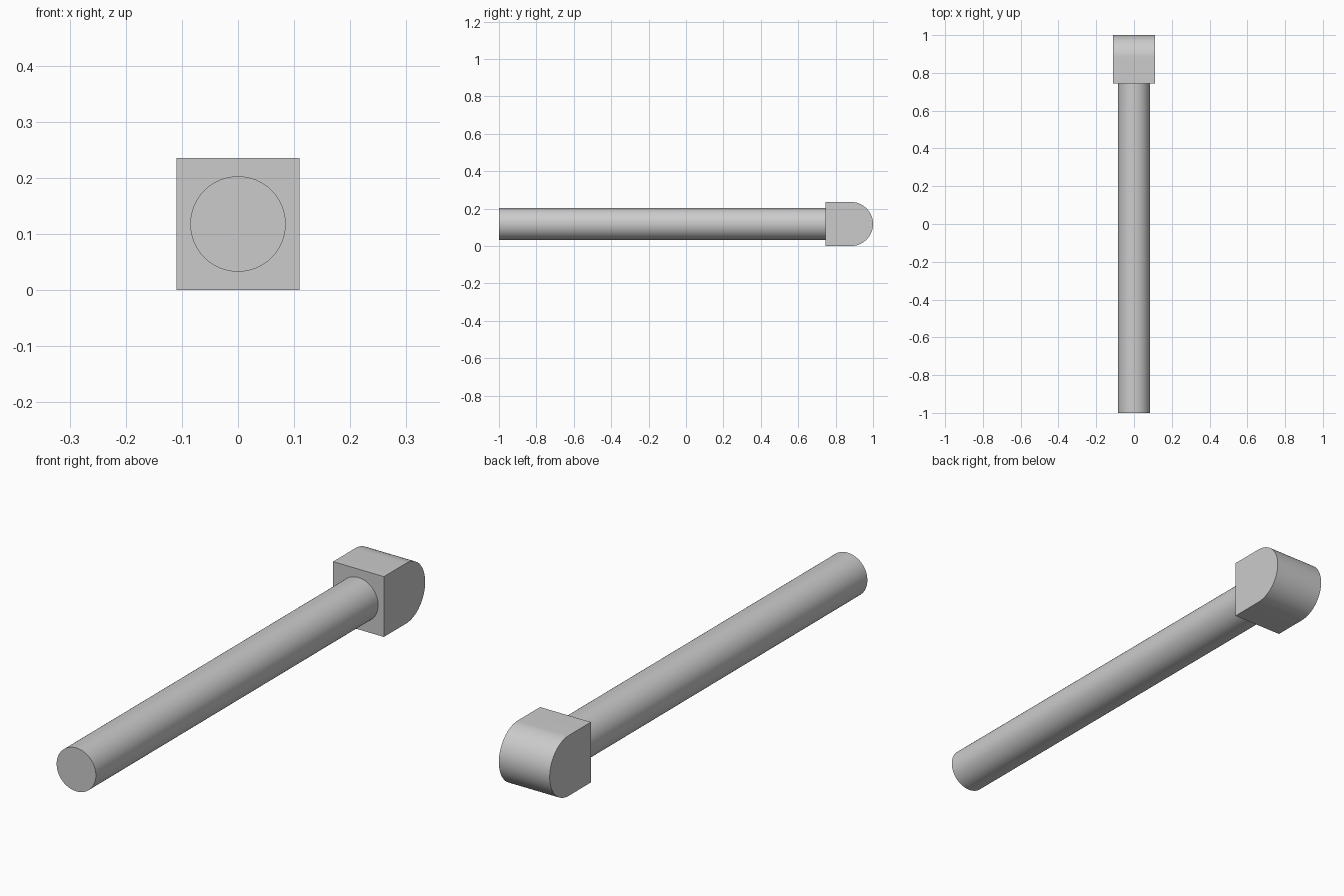
import bpy, bmesh, math

if "Cube" in bpy.data.objects:
    bpy.data.objects.remove(bpy.data.objects["Cube"])

R = 0.118        # half height of the head, radius of its rounded end
ROD_R = 0.085
HEAD_Y = 0.745   # face where rod meets head


def smooth(obj):
    bpy.ops.object.select_all(action='DESELECT')
    obj.select_set(True)
    bpy.context.view_layer.objects.active = obj
    bpy.ops.object.shade_smooth_by_angle(angle=math.radians(30))


# Long round rod
length = HEAD_Y + 1
bpy.ops.mesh.primitive_cylinder_add(vertices=96, radius=ROD_R, depth=length,
                                    location=(0, -1 + length / 2, R),
                                    rotation=(math.pi / 2, 0, 0))
rod = bpy.context.object
rod.name = "rod"
smooth(rod)

# Head: D-shaped side profile extruded across x
steps = 48
profile = [(HEAD_Y, 0)]
for i in range(steps + 1):
    a = -math.pi / 2 + math.pi * i / steps
    profile.append((1 - R + R * math.cos(a), R + R * math.sin(a)))
profile.append((HEAD_Y, 2 * R))

bm = bmesh.new()
face = bm.faces.new([bm.verts.new((-0.11, y, z)) for y, z in profile])
ext = bmesh.ops.extrude_face_region(bm, geom=[face], use_keep_orig=True)
bmesh.ops.translate(bm, vec=(0.22, 0, 0),
                    verts=[g for g in ext["geom"] if isinstance(g, bmesh.types.BMVert)])
bmesh.ops.recalc_face_normals(bm, faces=bm.faces)
mesh = bpy.data.meshes.new("head")
bm.to_mesh(mesh)
bm.free()
head = bpy.data.objects.new("head", mesh)
bpy.context.collection.objects.link(head)
smooth(head)
